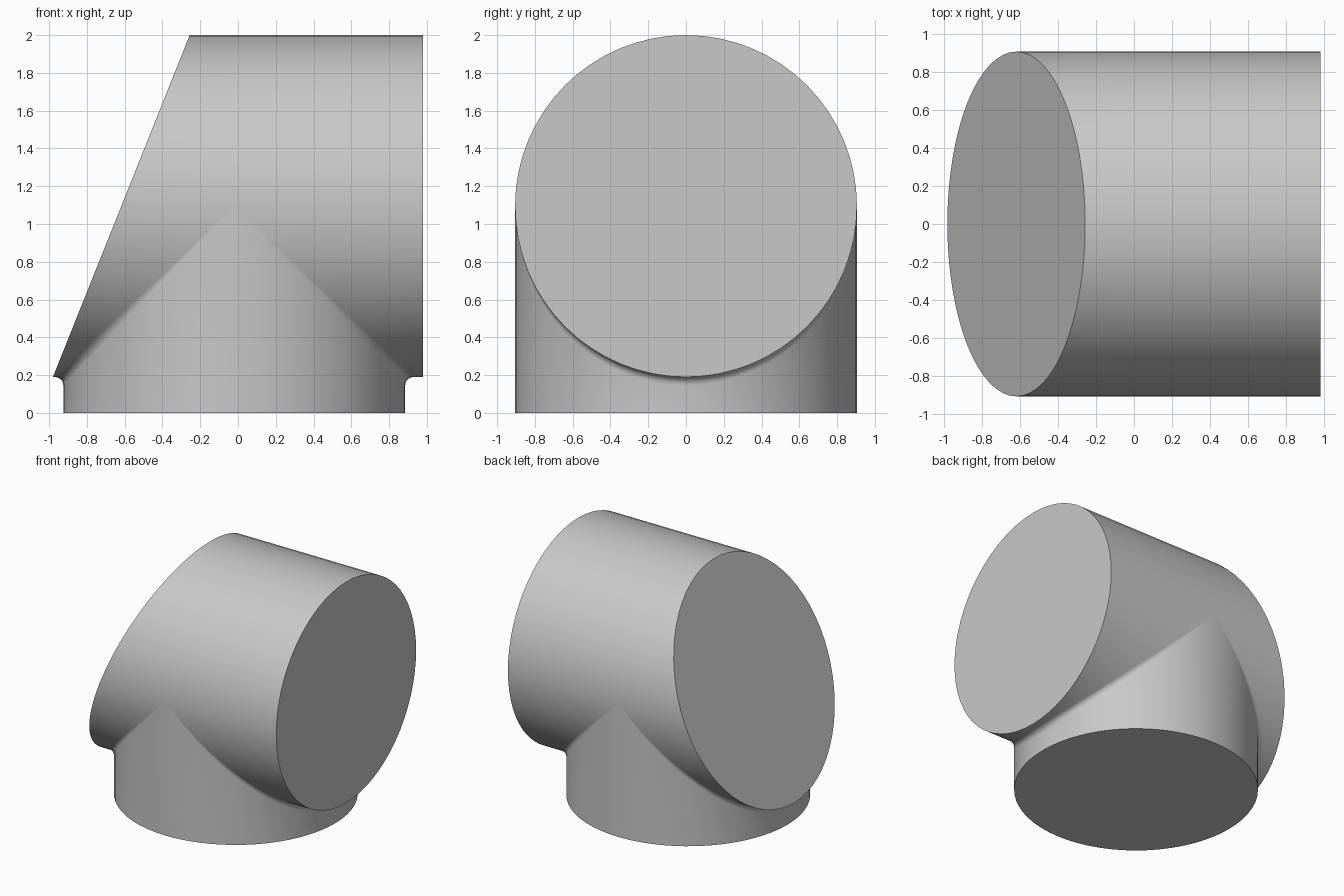
import bpy
import bmesh
from math import sin, cos, pi, radians
from mathutils import Vector

cube = bpy.data.objects.get("Cube")
if cube:
    bpy.data.objects.remove(cube, do_unlink=True)

R = 0.905            # radius of both tubes
FILLET = 0.045       # blend radius where the tubes meet
AXIS = Vector((-0.02, 0, 1.095))   # crossing point of the tube axes
RIGHT_END = 0.98
HALF = 32            # steps per half circle
BLEND = 6            # steps across the blend

grey = bpy.data.materials.new("Plain grey")
grey.use_nodes = True
grey.diffuse_color = (0.58, 0.58, 0.58, 1)
grey.node_tree.nodes["Principled BSDF"].inputs["Base Color"].default_value = grey.diffuse_color


def end_x(side, z):
    """Slanted cut on the -x end, straight cut on the +x end."""
    return RIGHT_END if side > 0 else -0.98 + (z - 0.19) * 0.4


def lower_row(side, t):
    """Section from the base, up the stub, round the blend, out along the tube."""
    c, s = cos(t), sin(t)
    row = [Vector((AXIS.x + side * R * c, R * s, 0))]
    centre = AXIS + (R + FILLET) * Vector((side * c, s, -c))
    for i in range(BLEND + 1):
        a = pi / 2 * i / BLEND
        row.append(centre + FILLET * Vector((-side * c * cos(a), -s, c * sin(a))))
    z = AXIS.z - R * c
    row.append(Vector((end_x(side, z), R * s, z)))
    return row


def upper_row(t):
    """Line along the top half of the tube."""
    y, z = R * sin(t), AXIS.z + R * cos(t)
    return [Vector((x, y, z)) for x in (end_x(-1, z), AXIS.x, RIGHT_END)]


def skin(bm, rows):
    grid = [[bm.verts.new(p) for p in row] for row in rows]
    for a, b in zip(grid, grid[1:]):
        for j in range(len(a) - 1):
            bm.faces.new((a[j], a[j + 1], b[j + 1], b[j]))


angles = [-pi / 2 + pi * i / HALF for i in range(HALF + 1)]
bm = bmesh.new()

# Lower stub and lower half of the cross tube
for side in (-1, 1):
    skin(bm, [lower_row(side, t) for t in angles])
# Upper half of the cross tube
skin(bm, [upper_row(t) for t in angles])
bmesh.ops.remove_doubles(bm, verts=bm.verts, dist=0.0001)

# Flat caps on the base and both ends
bmesh.ops.holes_fill(bm, edges=[e for e in bm.edges if e.is_boundary], sides=0)
bmesh.ops.recalc_face_normals(bm, faces=bm.faces)

mesh = bpy.data.meshes.new("pipe_junction")
bm.to_mesh(mesh)
bm.free()
mesh.materials.append(grey)
body = bpy.data.objects.new("pipe_junction", mesh)
bpy.context.collection.objects.link(body)

bpy.ops.object.select_all(action='DESELECT')
body.select_set(True)
bpy.context.view_layer.objects.active = body
bpy.ops.object.shade_smooth_by_angle(angle=radians(35))
